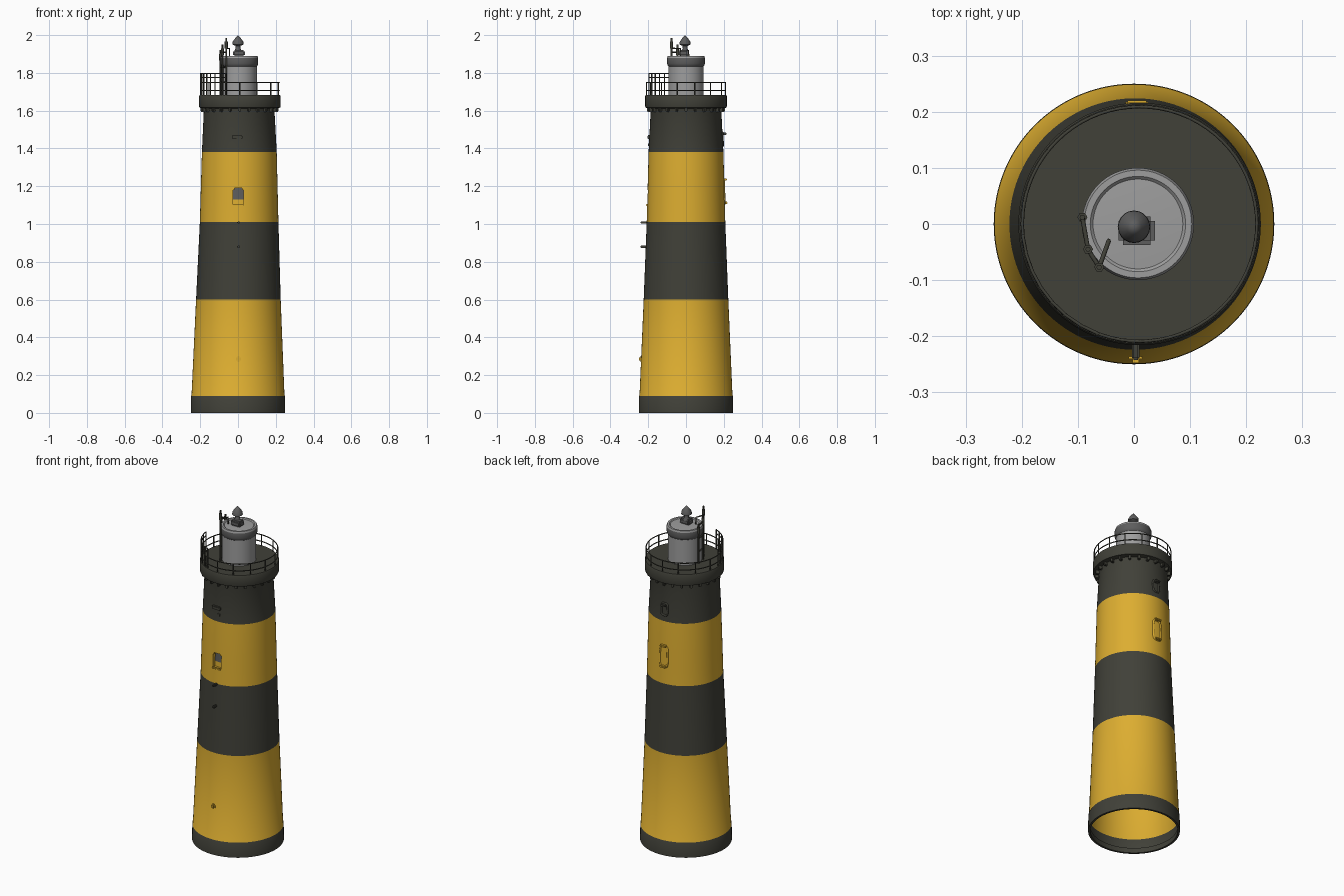
import bpy, bmesh, math
from mathutils import Vector

if "Cube" in bpy.data.objects:
    bpy.data.objects.remove(bpy.data.objects["Cube"])


def material(name, rgb):
    m = bpy.data.materials.new(name)
    m.diffuse_color = (*rgb, 1)
    m.use_nodes = True
    m.node_tree.nodes["Principled BSDF"].inputs["Base Color"].default_value = m.diffuse_color
    return m


YELLOW = material("yellow paint", (0.72, 0.42, 0.03))
DARK = material("charcoal paint", (0.052, 0.052, 0.04))
LIGHT = material("light grey", (0.34, 0.34, 0.34))
MID = material("mid grey", (0.11, 0.11, 0.11))


def finish(bm, name, mats, angle=35):
    me = bpy.data.meshes.new(name)
    bm.to_mesh(me)
    bm.free()
    ob = bpy.data.objects.new(name, me)
    bpy.context.collection.objects.link(ob)
    for m in mats:
        me.materials.append(m)
    bpy.ops.object.select_all(action='DESELECT')
    ob.select_set(True)
    bpy.context.view_layer.objects.active = ob
    bpy.ops.object.shade_smooth_by_angle(angle=math.radians(angle))
    return ob


def lathe(rows, seg):
    """rows: (radius, z, centre x, centre y); radius 0 closes to a point."""
    bm = bmesh.new()
    rings = []
    for r, z, cx, cy in rows:
        if r == 0:
            rings.append([bm.verts.new((cx, cy, z))] * seg)
        else:
            rings.append([bm.verts.new((cx + r * math.cos(2 * math.pi * i / seg),
                                        cy + r * math.sin(2 * math.pi * i / seg), z)) for i in range(seg)])
    for a, b in zip(rings, rings[1:]):
        for i in range(seg):
            j = (i + 1) % seg
            bm.faces.new(list(dict.fromkeys((a[i], a[j], b[j], b[i]))))
    return bm


def tube(name, pts, r, mat, cyclic=False):
    cu = bpy.data.curves.new(name, 'CURVE')
    cu.dimensions = '3D'
    cu.bevel_depth, cu.bevel_resolution, cu.use_fill_caps = r, 1, True
    sp = cu.splines.new('POLY')
    sp.points.add(len(pts) - 1)
    for p, c in zip(sp.points, pts):
        p.co = (*c, 1)
    sp.use_cyclic_u = cyclic
    ob = bpy.data.objects.new(name, cu)
    bpy.context.collection.objects.link(ob)
    cu.materials.append(mat)
    bpy.ops.object.select_all(action='DESELECT')
    ob.select_set(True)
    bpy.context.view_layer.objects.active = ob
    bpy.ops.object.convert(target='MESH')


def box(name, centre, size, mat, rot=0, bevel=0.003):
    bm = bmesh.new()
    bmesh.ops.create_cube(bm, size=1)
    for v in bm.verts:
        v.co = Vector([v.co[k] * size[k] for k in range(3)])
    bmesh.ops.bevel(bm, geom=bm.edges[:], offset=bevel, segments=2, affect='EDGES')
    ob = finish(bm, name, [mat])
    ob.location = centre
    ob.rotation_euler.z = rot


# Tower shell: tapering, slightly leaning, open at the bottom
KEYS = [(0.250, 0.0, 0), (0.249, 0.09, 0), (0.246, 0.095, 0), (0.224, 0.6, 0.002), (0.208, 1.01, 0.006),
        (0.198, 1.38, 0.007), (0.187, 1.6, 0.006), (0.190, 1.612, 0.008), (0.214, 1.616, 0.01),
        (0.216, 1.622, 0.01), (0.216, 1.676, 0.01), (0.213, 1.682, 0.01), (0, 1.682, 0.01)]


def tower_at(z):
    for (r0, z0, c0), (r1, z1, c1) in zip(KEYS, KEYS[1:]):
        if z0 <= z <= z1:
            t = (z - z0) / (z1 - z0)
            return r0 + (r1 - r0) * t, z, c0 + (c1 - c0) * t, 0


window_rings = [tower_at(1.10 + 0.01 * i) for i in range(10)]
key_rows = [(r, z, c, 0) for r, z, c in KEYS]
rows = [(0.238, 0.03, 0, 0), (0.238, 0, 0, 0)] + key_rows[:5] + window_rings + key_rows[5:]
bm = lathe(rows, 160)
for f in bm.faces:
    z = f.calc_center_median().z
    f.material_index = 0 if 0.092 < z < 0.6 or 1.01 < z < 1.38 else 1


# Arched window recess pushed into the front wall
def in_arch(c):
    x = abs(c.x - 0.002)
    if c.y > 0 or not 1.10 < c.z < 1.19:
        return False
    return x < 0.03 if c.z < 1.16 else x * x + (c.z - 1.16) ** 2 < 0.0305 ** 2


arch = [f for f in bm.faces if in_arch(f.calc_center_median())]
new = bmesh.ops.extrude_face_region(bm, geom=arch)["geom"]
bmesh.ops.translate(bm, verts=[g for g in new if isinstance(g, bmesh.types.BMVert)], vec=(0, 0.022, 0))
bmesh.ops.delete(bm, geom=arch, context='FACES')
for g in new:
    if isinstance(g, bmesh.types.BMFace) and g.is_valid:
        g.material_index = 2 if g.calc_center_median().z > 1.13 else 0
finish(bm, "tower", [YELLOW, DARK, MID])

# Small corbels under the gallery
for i in range(24):
    a = 2 * math.pi * i / 24
    box("corbel", (0.008 + 0.195 * math.cos(a), 0.195 * math.sin(a), 1.606), (0.022, 0.014, 0.024), DARK, a)

# Front fittings: vent, lamps, plate
box("front_vent", (-0.005, -0.195, 1.46), (0.055, 0.02, 0.02), DARK)
box("front_vent_lower", (0.01, -0.194, 1.42), (0.02, 0.012, 0.02), DARK)
box("window_sill", (0.0, -0.206, 1.10), (0.055, 0.014, 0.012), YELLOW)
for z in (1.008, 0.88):
    box("front_lamp", (0.003, -0.222, z), (0.014, 0.04, 0.013), DARK)
box("front_knob", (0.003, -0.239, 0.285), (0.025, 0.018, 0.03), YELLOW, bevel=0.007)

# Back window: rounded frame, and a dark one above
for n, z, w, h, m in (("back_window", 1.17, 0.026, 0.062, YELLOW), ("back_upper_window", 1.45, 0.02, 0.035, DARK)):
    r, _, c, _ = tower_at(z)
    pts = []
    for i in range(32):
        a = 2 * math.pi * i / 32
        u, v = math.cos(a), math.sin(a)
        pts.append((c + w * math.copysign(abs(u) ** 0.5, u), 0,
                    z + h * math.copysign(abs(v) ** 0.5, v)))
    pts = [(x, math.sqrt(tower_at(zz)[0] ** 2 - (x - c) ** 2), zz) for x, _, zz in pts]
    tube(n + "_frame", pts, 0.006, m, True)
box("back_window_sill", (0.005, 0.211, 1.112), (0.04, 0.018, 0.012), YELLOW)
box("back_window_head", (0.005, 0.208, 1.235), (0.04, 0.018, 0.012), YELLOW)
box("back_upper_head", (0.006, 0.2, 1.478), (0.03, 0.03, 0.013), DARK)


# Gallery railing
def rail_pt(a, z, r=0.209):
    return (0.01 + r * math.cos(a), r * math.sin(a), z)


for z in (1.708, 1.748):
    tube("rail", [rail_pt(2 * math.pi * i / 72, z) for i in range(72)], 0.003, DARK, True)
for i in range(14):
    a = 2 * math.pi * (i + 0.5) / 14
    tube("rail_post", [rail_pt(a, 1.68), rail_pt(a, 1.75)], 0.0035, DARK)
# Taller screen at the front left
arc = [math.radians(186 + 9 * i) for i in range(8)]
for z in (1.775, 1.798):
    tube("screen_rail", [rail_pt(a, z) for a in arc], 0.003, DARK)
for a in arc:
    tube("screen_post", [rail_pt(a, 1.68), rail_pt(a, 1.80)], 0.0035, DARK)

# Lantern room with a darker cap band and light roof
prof = [(0.093, 1.68), (0.093, 1.835), (0.097, 1.84), (0.1, 1.85), (0.1, 1.88), (0.096, 1.89),
        (0.085, 1.89), (0.08, 1.885), (0, 1.89)]
bm = lathe([(r, z, 0.007, 0) for r, z in prof], 64)
for f in bm.faces:
    c = f.calc_center_median()
    f.material_index = 1 if 1.836 < c.z < 1.884 and math.hypot(c.x - 0.007, c.y) > 0.09 else 0
finish(bm, "lantern_room", [LIGHT, MID])

# Beacon on the roof
box("beacon_base", (0.005, -0.012, 1.905), (0.065, 0.05, 0.034), MID, bevel=0.008)
head = [(0.02, 1.915), (0.012, 1.93), (0.013, 1.943), (0.029, 1.95), (0.028, 1.965), (0.014, 1.985), (0, 2.0)]
finish(lathe([(r, z, 0.0, -0.005) for r, z in head], 20), "beacon_head", [MID])

# Aerials and brackets at the lantern's left side
for x, y, top in ((-0.092, 0.012, 1.92), (-0.082, -0.045, 1.95), (-0.062, -0.077, 1.985)):
    tube("aerial", [(x, y, 1.682), (x, y, top)], 0.005, DARK)
    tube("aerial_head", [(x, y, top - 0.055), (x, y, top - 0.02)], 0.009, DARK)
for z in (1.75, 1.83, 1.91):
    tube("aerial_bracket", [(-0.092, 0.012, z), (-0.082, -0.045, z), (-0.062, -0.077, z)], 0.004, DARK)
tube("aerial_arm", [(-0.062, -0.077, 1.93), (-0.045, -0.03, 1.93), (-0.045, -0.03, 1.89)], 0.004, DARK)
